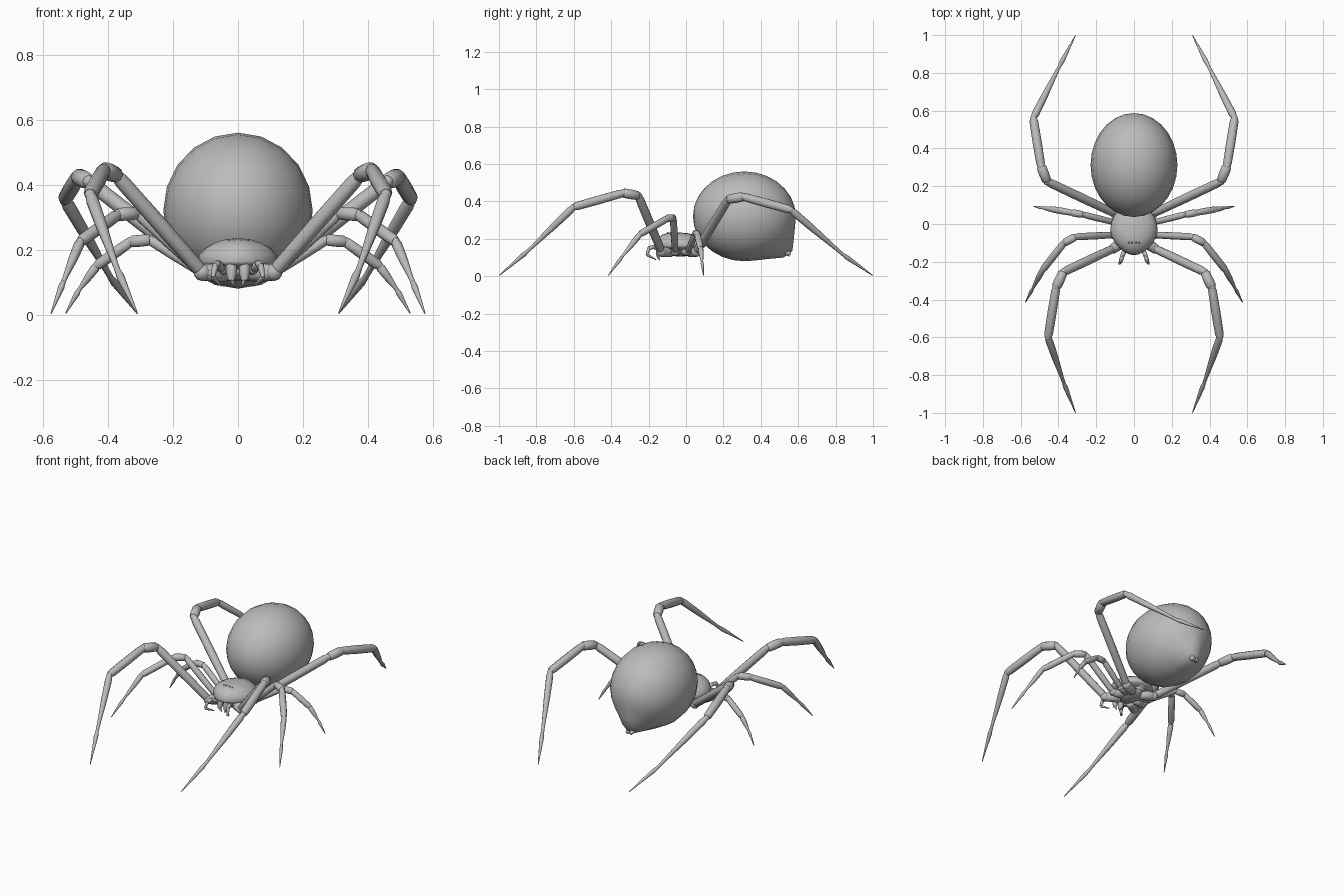
import bpy, bmesh, math
from mathutils import Vector, Matrix

cube = bpy.data.objects.get("Cube")
if cube:
    bpy.data.objects.remove(cube, do_unlink=True)

grey = bpy.data.materials.new("body_grey")
grey.use_nodes = True
grey.diffuse_color = (0.5, 0.5, 0.5, 1)
grey.node_tree.nodes["Principled BSDF"].inputs["Base Color"].default_value = (0.5, 0.5, 0.5, 1)


def finish(bm, name, mirror=False):
    bmesh.ops.recalc_face_normals(bm, faces=bm.faces)
    mesh = bpy.data.meshes.new(name)
    bm.to_mesh(mesh)
    bm.free()
    mesh.materials.append(grey)
    obj = bpy.data.objects.new(name, mesh)
    bpy.context.collection.objects.link(obj)
    bpy.ops.object.select_all(action='DESELECT')
    obj.select_set(True)
    bpy.context.view_layer.objects.active = obj
    bpy.ops.object.shade_smooth_by_angle(angle=math.radians(50))
    if mirror:
        obj.modifiers.new("mirror", 'MIRROR').use_mirror_merge = False


def ball(bm, centre, radii, segs=16, rings=10):
    """Ellipsoid with its poles along y."""
    m = (Matrix.Translation(centre) @ Matrix.Diagonal((*radii, 1))
         @ Matrix.Rotation(math.pi / 2, 4, 'X'))
    return bmesh.ops.create_uvsphere(bm, u_segments=segs, v_segments=rings,
                                     radius=1, matrix=m)["verts"]


def tube(bm, a, b, profile, sides=10):
    """Turned segment from a to b; profile is (fraction, radius) pairs."""
    a, b = Vector(a), Vector(b)
    turn = (b - a).to_track_quat('Z', 'Y')
    rings = []
    for t, r in profile:
        c = a.lerp(b, t)
        rings.append([bm.verts.new(c + turn @ Vector((r * math.cos(k * math.tau / sides),
                                                      r * math.sin(k * math.tau / sides), 0)))
                      for k in range(sides)])
    for low, high in zip(rings, rings[1:]):
        for k in range(sides):
            n = (k + 1) % sides
            bm.faces.new((low[k], low[n], high[n], high[k]))
    bm.faces.new(rings[0][::-1])
    bm.faces.new(rings[-1])


def limb(bm, points, radii):
    """Chain of swollen segments; the foot narrows to an ankle before the claw."""
    last = len(radii) - 1
    for i, r in enumerate(radii):
        if i == last:
            profile = [(0, r * .75), (.15, r), (.5, r * .65), (1, .002)]
        elif i == last - 1:
            end = radii[last] * .75
            profile = [(0, r * .75), (.08, r), (.4, r * .9), (.9, end), (1, end)]
        else:
            end = min(r, radii[i + 1] * 1.15)
            profile = [(0, r * .75), (.06, r * .95), (.5, (r + end) / 2 * 1.03),
                       (.93, end), (1, end * .8)]
        tube(bm, points[i], points[i + 1], profile)
        if 0 < i < last:
            ball(bm, points[i], [min(r, radii[i - 1]) * .88] * 3, 8, 6)


# Abdomen with a spinneret cone pulled out low at the back
bm = bmesh.new()
centre = Vector((0, .312, .32))
cone = Vector((0, .72, -.69)).normalized()
for v in ball(bm, centre, (.23, .275, .24), 20, 14):
    d = v.co - centre
    unit = Vector((d.x / .23, d.y / .275, d.z / .24))
    gap = unit.angle(cone)
    v.co += Vector((0, .75, -.65)) * (.06 * math.exp(-(gap / .32) ** 2))
finish(bm, "abdomen")

# Spinnerets
bm = bmesh.new()
for x in (-.012, .012):
    tube(bm, (x, .52, .145), (x, .557, .112), [(0, .022), (.6, .017), (1, .009)], 8)
finish(bm, "spinnerets")

# Waist joining the two body halves
bm = bmesh.new()
tube(bm, (0, .04, .16), (0, .13, .22), [(0, .045), (.5, .035), (1, .05)])
finish(bm, "waist")

# Head shield: domed above, shallow below, narrowing toward the face
bm = bmesh.new()
for v in ball(bm, (0, 0, 0), (.125, .135, 1), 20, 12):
    front = max(0, -v.co.y / .135)
    v.co.x *= 1 - .22 * front ** 2
    v.co.z *= (.07 + .02 * front) if v.co.z > 0 else .03
    v.co += Vector((0, -.03, .163))
finish(bm, "head_shield")

# Breastplate beneath the head shield
bm = bmesh.new()
ball(bm, (0, -.03, .135), (.06, .085, .03))
finish(bm, "breastplate")

# Eight eyes in two rows
bm = bmesh.new()
for x, y, z in ((.009, -.121, .217), (.026, -.117, .217), (.01, -.098, .231), (.028, -.098, .228)):
    ball(bm, (x, y, z), (.005, .005, .005), 8, 6)
finish(bm, "eyes", True)

# Jaws and fangs
bm = bmesh.new()
tube(bm, (.02, -.135, .17), (.02, -.15, .105),
     [(0, .014), (.2, .018), (.7, .016), (1, .01)])
tube(bm, (.02, -.15, .108), (.01, -.142, .085), [(0, .008), (1, .002)], 8)
finish(bm, "jaws", True)

# Feelers beside the jaws
bm = bmesh.new()
limb(bm, [(.04, -.1, .135), (.05, -.14, .14), (.062, -.17, .158),
          (.07, -.198, .15), (.077, -.21, .115), (.05, -.16, .088)],
     [.014, .012, .011, .01, .008])
finish(bm, "feelers", True)

# Legs: hip, thigh, knee, shin, foot and claw on each
legs = {
    "front_leg": (1, [(.035, -.08, .13), (.11, -.13, .13), (.375, -.255, .43), (.412, -.335, .445),
                      (.455, -.6, .37), (.37, -.845, .135), (.31, -.998, .004)]),
    "second_leg": (.8, [(.045, -.05, .13), (.11, -.058, .13), (.31, -.068, .312), (.37, -.1, .308),
                        (.485, -.245, .225), (.538, -.345, .1), (.575, -.415, .004)]),
    "third_leg": (.72, [(.045, -.01, .13), (.11, .01, .13), (.27, .05, .23), (.33, .06, .225),
                        (.435, .078, .15), (.49, .086, .075), (.53, .093, .004)]),
    "rear_leg": (1, [(.03, .02, .13), (.1, .055, .13), (.46, .225, .41), (.492, .305, .425),
                     (.533, .56, .355), (.392, .84, .115), (.31, .998, .004)]),
}
for name, (size, points) in legs.items():
    bm = bmesh.new()
    limb(bm, points, [size * r for r in (.03, .023, .026, .024, .02, .0125)])
    ball(bm, points[1], [size * .027] * 3, 10, 8)
    finish(bm, name, True)
